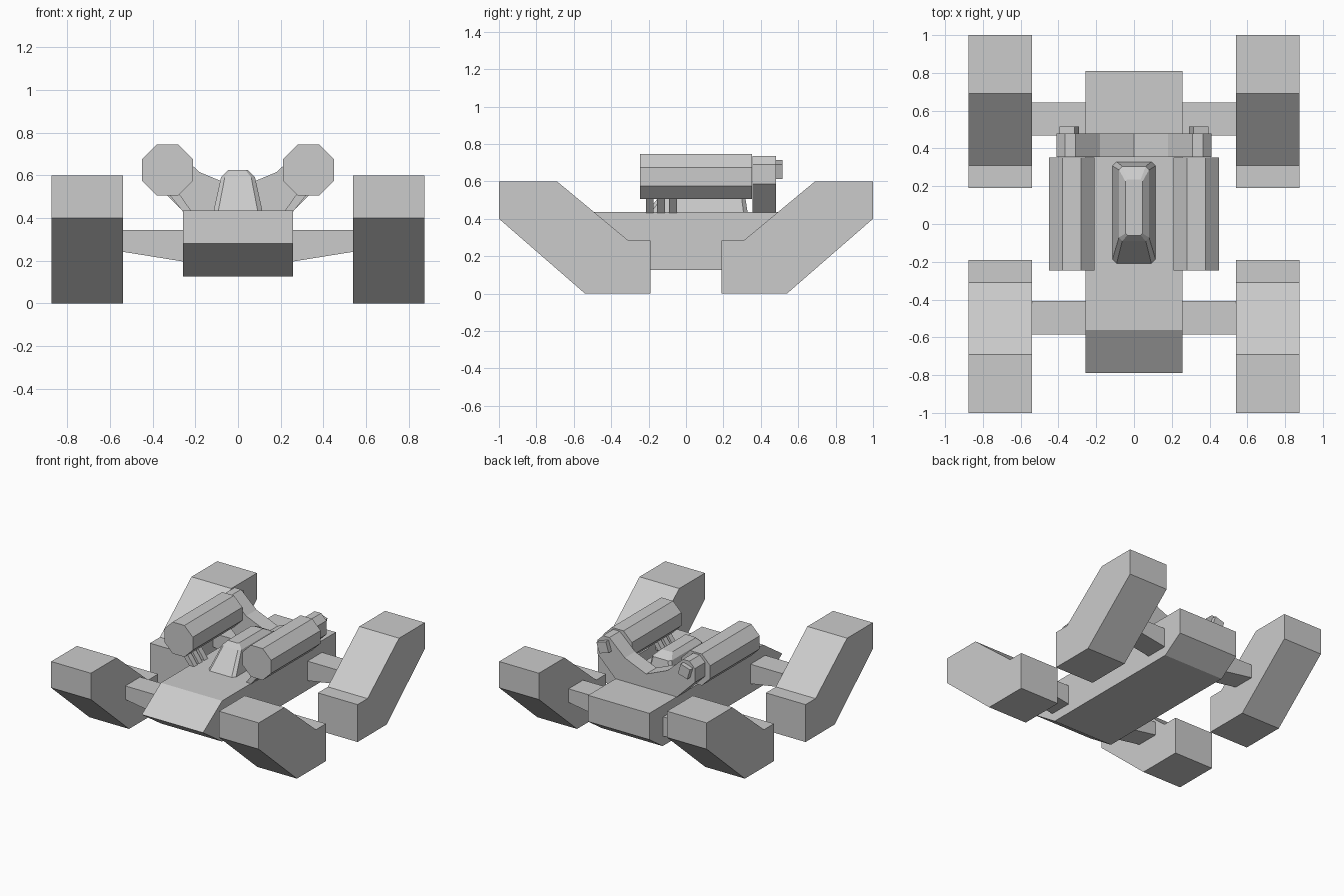
import bpy, math

if "Cube" in bpy.data.objects:
    bpy.data.objects.remove(bpy.data.objects["Cube"])

def mesh(name, verts, faces):
    me = bpy.data.meshes.new(name)
    me.from_pydata(verts, [], faces)
    ob = bpy.data.objects.new(name, me)
    bpy.context.collection.objects.link(ob)
    # consistent outward normals
    import bmesh
    bm = bmesh.new()
    bm.from_mesh(me)
    bmesh.ops.recalc_face_normals(bm, faces=bm.faces)
    bm.to_mesh(me)
    bm.free()
    return ob

def loft(name, rings):
    n = len(rings[0])
    verts = [p for r in rings for p in r]
    faces = [tuple(range(n)), tuple(range((len(rings) - 1) * n, len(rings) * n))]
    for k in range(len(rings) - 1):
        for i in range(n):
            j = (i + 1) % n
            faces.append((k*n + i, k*n + j, (k+1)*n + j, (k+1)*n + i))
    return mesh(name, verts, faces)

def prism_x(name, yz, x0, x1):
    return loft(name, [[(x, y, z) for y, z in yz] for x in (x0, x1)])

def prism_y(name, xz, y0, y1):
    return loft(name, [[(x, y, z) for x, z in xz] for y in (y0, y1)])

def ngon(cx, cz, r, n, start):
    return [(cx + r*math.cos(start + 2*math.pi*i/n),
             cz + r*math.sin(start + 2*math.pi*i/n)) for i in range(n)]

# hull
prism_x("hull", [(-.56, .435), (-.79, .28), (-.56, .125), (.65, .125),
                 (.81, .235), (.81, .435)], -.258, .258)

# track pods at the four corners
pod = [(1, .4), (1, .6), (.69, .6), (.31, .285), (.19, .285), (.19, 0), (.54, 0)]
for s, side in ((1, "right"), (-1, "left")):
    for e, end in ((-1, "front"), (1, "rear")):
        prism_x(f"{end}_{side}_track_pod", [(e*y, z) for y, z in pod], s*.54, s*.875)
    # axles with a sloping underside
    axle = [(s*x, z) for x, z in ((.2, .345), (.56, .345), (.56, .245), (.2, .187))]
    prism_y(f"front_{side}_axle", axle, -.585, -.407)
    prism_y(f"rear_{side}_axle", axle, .468, .643)

    # engine barrel, octagonal
    prism_y(f"{side}_engine", ngon(s*.33, .625, .13, 8, math.pi/8), -.245, .352)
    # tilted exhaust block
    a = math.pi/4 - s*math.radians(17)
    prism_y(f"{side}_exhaust", ngon(s*.343, .663, .058, 4, a), .46, .515)
    # three slanted struts below the engine
    for i, y in enumerate((-.215, -.155, -.09)):
        prism_y(f"{side}_strut_{i + 1}",
                [(s*x, z) for x, z in ((.21, .42), (.25, .42), (.33, .52), (.28, .52))],
                y, y + .042)

# rear yoke carrying the engines
half = [(.18, .615), (.31, .735), (.365, .735), (.41, .69), (.41, .585), (.258, .433)]
yoke = [(0, .54)] + half + [(-x, z) for x, z in reversed(half)]
prism_y("rear_yoke", yoke, .355, .48)

# canopy with chamfered corners
def canopy_ring(w, y0, y1, z, c):
    return [(w-c, y0, z), (w, y0+c, z), (w, y1-c, z), (w-c, y1, z),
            (c-w, y1, z), (-w, y1-c, z), (-w, y0+c, z), (c-w, y0, z)]

loft("canopy", [canopy_ring(.115, -.212, .33, .43, .022),
                canopy_ring(.08, -.09, .305, .59, .018),
                canopy_ring(.045, -.06, .235, .625, .01)])
